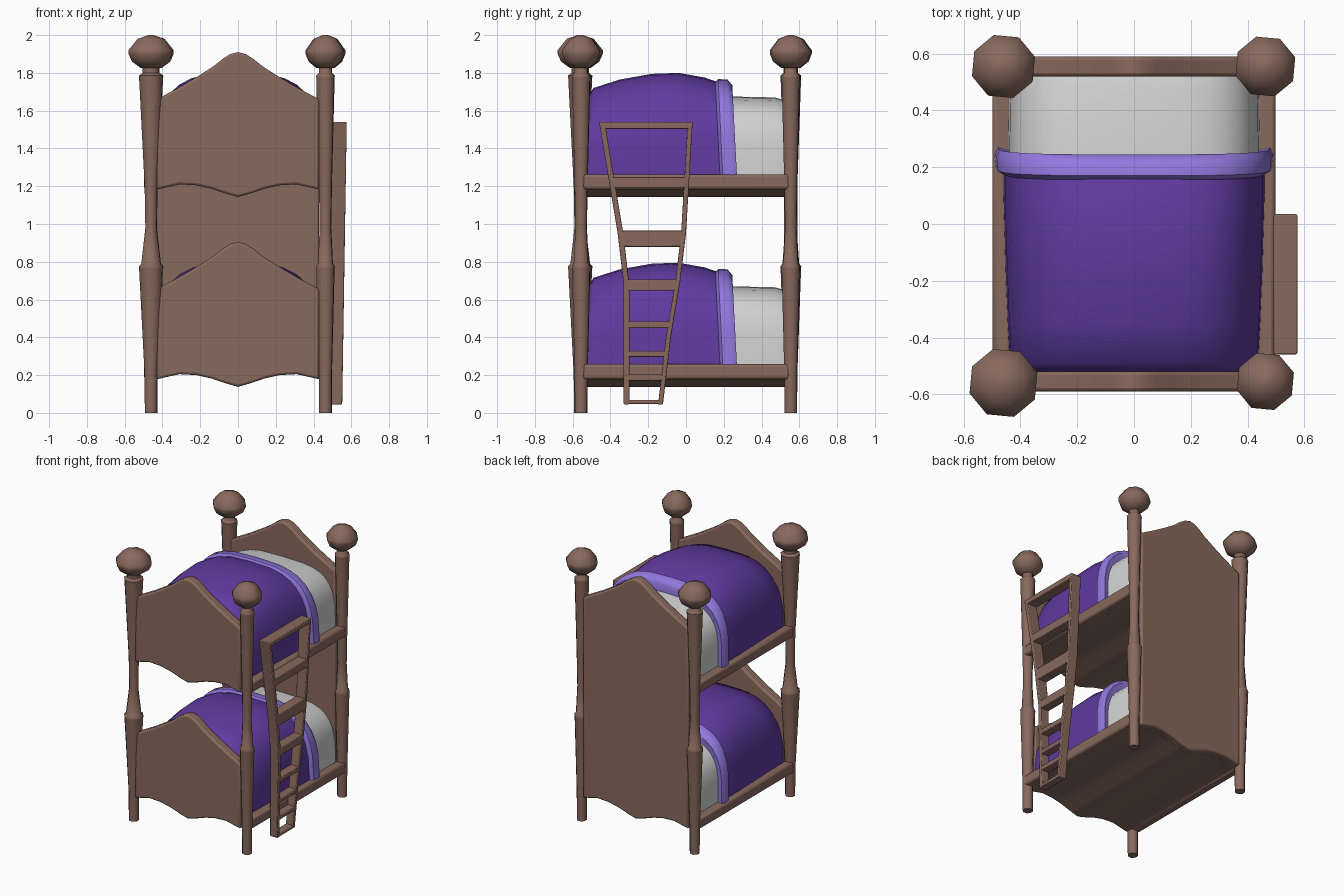
import bpy, bmesh, math
from mathutils import Vector

if "Cube" in bpy.data.objects:
    bpy.data.objects.remove(bpy.data.objects["Cube"])


def material(name, rgb):
    m = bpy.data.materials.new(name)
    m.use_nodes = True
    m.diffuse_color = (*rgb, 1)
    m.node_tree.nodes["Principled BSDF"].inputs["Base Color"].default_value = (*rgb, 1)
    return m


WOOD = material("brown wood", (0.25, 0.143, 0.112))
PURPLE = material("purple blanket", (0.115, 0.043, 0.35))
LILAC = material("lilac trim", (0.29, 0.19, 0.74))
WHITE = material("white linen", (0.65, 0.65, 0.65))


def finish(name, bm, mat, angle=50, bevel=0):
    bmesh.ops.recalc_face_normals(bm, faces=bm.faces[:])
    me = bpy.data.meshes.new(name)
    bm.to_mesh(me)
    bm.free()
    me.materials.append(mat)
    ob = bpy.data.objects.new(name, me)
    bpy.context.collection.objects.link(ob)
    if bevel:
        mod = ob.modifiers.new("rounded edges", "BEVEL")
        mod.width, mod.segments, mod.limit_method = bevel, 2, "ANGLE"
        mod.angle_limit = math.radians(40)
    bpy.ops.object.select_all(action="DESELECT")
    ob.select_set(True)
    bpy.context.view_layer.objects.active = ob
    bpy.ops.object.shade_smooth_by_angle(angle=math.radians(angle))
    return ob


def loft(bm, rings):
    """Skin a list of closed rings and cap both ends."""
    rows = [[bm.verts.new(p) for p in r] for r in rings]
    n = len(rows[0])
    for a, b in zip(rows, rows[1:]):
        for i in range(n):
            j = (i + 1) % n
            bm.faces.new((a[i], a[j], b[j], b[i]))
    bm.faces.new(rows[0])
    bm.faces.new(rows[-1])


def lathe(name, x, y, profile, sides=8, turn=0.3):
    bm = bmesh.new()
    loft(bm, [[(x + r * math.cos(turn + math.tau * i / sides),
                y + r * math.sin(turn + math.tau * i / sides), z)
               for i in range(sides)] for r, z in profile])
    finish(name, bm, WOOD)


def panel(name, outline, y0, y1, bevel=0.012):
    bm = bmesh.new()
    loft(bm, [[(x, y, z) for x, z in outline] for y in (y0, y1)])
    finish(name, bm, WOOD, 35, bevel)


def mirrored(half):
    """Complete a half curve, running from -x to +x."""
    return [(-x, z) for x, z in reversed(half)] + half[1:]


# Posts with turned tapers and ball finials: x, y, taper radius, ball radius
posts = {"front_right": (-0.46, -0.56, 0.068, 0.125),
         "back_right": (-0.46, 0.555, 0.058, 0.116),
         "front_left": (0.463, -0.555, 0.052, 0.105),
         "back_left": (0.463, 0.555, 0.052, 0.11)}
for side, (x, y, r, ball) in posts.items():
    lathe(side + "_post", x, y, [
        (0.035, 0), (0.036, 0.2), (r * 0.98, 0.765), (r, 0.775), (r * 0.8, 0.79),
        (0.032, 0.98), (0.036, 1.2), (r * 0.98, 1.775), (r, 1.785),
        (r * 0.7, 1.8), (r * 0.7, 1.86)])
    lathe(side + "_ball", x, y, [
        (ball * 0.45, 1.825), (ball * 0.85, 1.86), (ball, 1.9), (ball, 1.92),
        (ball * 0.6, 1.98), (0.015, 2.0)])

# Scalloped end boards
crest = mirrored([(0, 0.905), (0.04, 0.895), (0.08, 0.87), (0.13, 0.83),
                  (0.2, 0.785), (0.3, 0.725), (0.43, 0.655)])
skirt = mirrored([(0, 0.138), (0.07, 0.158), (0.14, 0.182), (0.22, 0.2),
                  (0.31, 0.205), (0.43, 0.178)])
STEP = 1.005


def lift(curve, dz):
    return [(x, z + dz) for x, z in curve]


panel("headboard", lift(crest, STEP) + skirt[::-1], 0.52, 0.59)


def dome(name, sections, mat, dz, power, lean=0.0, steps=16):
    """Arched cover across the bed: each section is y, half width, top height."""
    base = 0.245
    rings = []
    for y, w, top in sections:
        ring = []
        for i in range(steps + 1):
            t = math.pi * i / steps
            c, s = math.cos(t), max(math.sin(t), 0) ** power
            ring.append((math.copysign(abs(c) ** power, c) * w,
                         y + lean * (1 - s), base + (top - base) * s + dz))
        rings.append(ring)
    bm = bmesh.new()
    loft(bm, rings)
    finish(name, bm, mat, 50)


# Two identical bunks
for bunk, dz in (("lower", 0), ("upper", STEP)):
    panel(bunk + "_footboard", lift(crest + skirt[::-1], dz), -0.59, -0.52)
    panel(bunk + "_base", lift([(-0.44, 0.235), (0.44, 0.235)] + skirt[::-1], dz),
          -0.53, 0.53, 0)
    for side, s in (("left", 1), ("right", -1)):
        bm = bmesh.new()
        loft(bm, [[(s * a, y, z + dz) for a, z in
                   ((0.43, 0.178), (0.498, 0.178), (0.498, 0.258), (0.43, 0.258))]
                  for y in (-0.55, 0.55)])
        finish(f"{bunk}_{side}_rail", bm, WOOD, 35, 0.015)
    dome(bunk + "_mattress", [(0.15, 0.445, 0.672), (0.47, 0.44, 0.665),
                              (0.525, 0.43, 0.65)], WHITE, dz, 0.55)
    dome(bunk + "_blanket", [
        (-0.522, 0.43, 0.66), (-0.49, 0.437, 0.715), (-0.35, 0.445, 0.76),
        (-0.18, 0.452, 0.79), (-0.04, 0.456, 0.795), (0.1, 0.46, 0.77),
        (0.2, 0.46, 0.735)], PURPLE, dz, 0.65)
    dome(bunk + "_blanket_trim", [
        (0.155, 0.462, 0.745), (0.17, 0.485, 0.762), (0.22, 0.49, 0.76),
        (0.245, 0.48, 0.73), (0.235, 0.44, 0.66)], LILAC, dz, 0.62, 0.025)


# Ladder leaning on the left side, flared towards the top
def ladder_part(name, corners):
    bm = bmesh.new()
    loft(bm, [[(0.492, y, z) for y, z in corners],
              [(0.551 + 0.016 * z, y, z) for y, z in corners]])
    finish(name, bm, WOOD, 35, 0.005)


front_edge = [(-0.33, 0.045), (-0.33, 0.68), (-0.362, 0.95), (-0.46, 1.54)]
back_edge = [(-0.122, 0.045), (-0.08, 0.4), (-0.03, 0.7), (0.0, 0.95), (0.035, 1.54)]


def edge_y(edge, z):
    for (ya, za), (yb, zb) in zip(edge, edge[1:]):
        if z <= zb:
            return ya + (yb - ya) * (z - za) / (zb - za)
    return edge[-1][0]


for name, edge, w in (("ladder_front_rail", front_edge, 0.03),
                      ("ladder_back_rail", back_edge, -0.026)):
    ladder_part(name, edge + [(y + w, z) for y, z in reversed(edge)])
for i, (z, h) in enumerate(((0.057, 0.022), (0.187, 0.032), (0.312, 0.03), (0.467, 0.035),
                            (0.677, 0.06), (0.922, 0.085), (1.22, 0.06), (1.522, 0.036))):
    a, b = edge_y(front_edge, z) + 0.012, edge_y(back_edge, z) - 0.012
    ladder_part(f"ladder_rung_{i + 1}", [(a, z - h / 2), (b, z - h / 2),
                                         (b, z + h / 2), (a, z + h / 2)])
